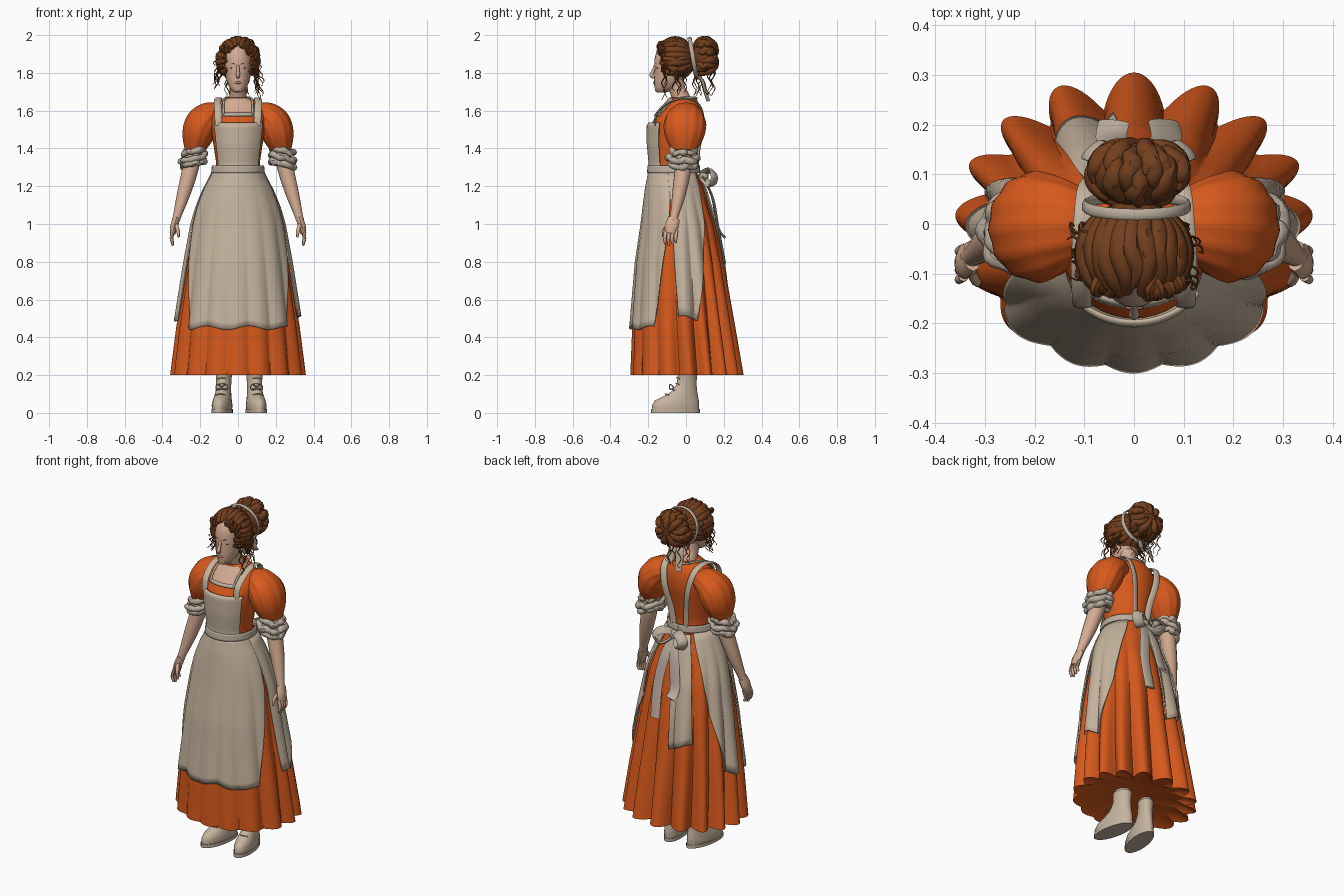
import bpy, bmesh, random
from math import sin, cos, pi, radians
from mathutils import Vector

random.seed(4)
if "Cube" in bpy.data.objects:
    bpy.data.objects.remove(bpy.data.objects["Cube"])


def material(name, r, g, b):
    m = bpy.data.materials.new(name)
    m.use_nodes = True
    m.diffuse_color = (r, g, b, 1)
    m.node_tree.nodes["Principled BSDF"].inputs["Base Color"].default_value = (r, g, b, 1)
    return m


ORANGE = material("orange cloth", .68, .1, .012)
CREAM = material("cream apron", .56, .45, .34)
TRIM = material("grey linen", .5, .42, .34)
SKIN = material("skin", .66, .41, .29)
HAIR = material("brown hair", .17, .05, .013)
LEATHER = material("pale leather", .56, .45, .34)
DARK = material("dark brown", .08, .035, .018)
LIPS = material("lips", .5, .22, .15)


def finish(name, bm, mat, thickness=0):
    bmesh.ops.recalc_face_normals(bm, faces=bm.faces)
    mesh = bpy.data.meshes.new(name)
    bm.to_mesh(mesh)
    bm.free()
    mesh.materials.append(mat)
    ob = bpy.data.objects.new(name, mesh)
    bpy.context.collection.objects.link(ob)
    if thickness:
        mod = ob.modifiers.new("Thickness", "SOLIDIFY")
        mod.thickness = thickness
        mod.offset = 0
    bpy.ops.object.select_all(action="DESELECT")
    ob.select_set(True)
    bpy.context.view_layer.objects.active = ob
    bpy.ops.object.shade_smooth_by_angle(angle=radians(45))


def loft(bm, rings, around=True, loop=False, caps=True):
    rows = [[bm.verts.new(p) for p in ring] for ring in rings]
    n = len(rows[0])
    pairs = list(zip(rows, rows[1:])) + ([(rows[-1], rows[0])] if loop else [])
    for a, b in pairs:
        for i in range(n if around else n - 1):
            j = (i + 1) % n
            bm.faces.new((a[i], a[j], b[j], b[i]))
    if caps and around and not loop:
        bm.faces.new(rows[0])
        bm.faces.new(rows[-1])


def spline(keys, steps, closed):
    k = [Vector(p) for p in keys]
    m, out = len(k), []
    get = lambda i: k[i % m] if closed else k[min(max(i, 0), m - 1)]
    for i in range(m if closed else m - 1):
        a, b, c, d = (get(i + j) for j in (-1, 0, 1, 2))
        for s in range(steps):
            t = s / steps
            out.append(b + (c - a) * (t / 2) + (a * 2 - b * 5 + c * 4 - d) * (t * t / 2)
                       + (b * 3 - a - c * 3 + d) * (t ** 3 / 2))
    return out if closed else out + [k[-1]]


def tube(bm, keys, wide=1, ref=(0, 1, 0), closed=False, n=10, steps=5, folds=0, depth=0):
    """Sweep an oval along keys of (x, y, z, radius); 'wide' stretches it along ref."""
    path = spline(keys, steps, closed)
    m, side, rings = len(path), Vector(ref), []
    for i, p in enumerate(path):
        a = path[(i - 1) % m] if closed else path[max(i - 1, 0)]
        b = path[(i + 1) % m] if closed else path[min(i + 1, m - 1)]
        t = (b - a).to_3d().normalized()
        side = (side - t * side.dot(t)).normalized()
        up = t.cross(side)
        ring = []
        for j in range(n):
            f = 2 * pi * j / n
            r = max(p.w, .0005) * (1 + depth * cos(folds * f))
            ring.append(p.to_3d() + side * (r * wide * cos(f)) + up * (r * sin(f)))
        rings.append(ring)
    loft(bm, rings, loop=closed)


def oval(z, rx, front, back, cx=0, n=24):
    mid, ry = (front + back) / 2, (back - front) / 2
    return [Vector((cx + rx * sin(2 * pi * i / n), mid - ry * cos(2 * pi * i / n), z)) for i in range(n)]


def ball(bm, centre, radii, n=20):
    verts = bmesh.ops.create_uvsphere(bm, u_segments=n, v_segments=n // 2, radius=1)["verts"]
    for v in verts:
        v.co = Vector(c + p * r for c, p, r in zip(centre, v.co, radii))


# Dress silhouette: height, half width, front y, back y
BODY = [(.2, .36, -.295, .305), (.45, .328, -.285, .262), (.8, .272, -.255, .2), (1, .235, -.225, .155),
        (1.1, .205, -.213, .12), (1.2, .162, -.2, .09), (1.27, .12, -.185, .055), (1.32, .115, -.18, .05),
        (1.42, .13, -.19, .065), (1.52, .145, -.19, .085), (1.58, .15, -.155, .085),
        (1.63, .125, -.115, .075), (1.67, .06, -.085, .05)]


def body_point(th, z, off=0):
    """Point on the dress at angle th from the front, with rounded pleats deepening toward the hem."""
    z = min(max(z, BODY[0][0]), BODY[-1][0])
    for lo, hi in zip(BODY, BODY[1:]):
        if z <= hi[0]:
            break
    t = (z - lo[0]) / (hi[0] - lo[0])
    rx, y0, y1 = (a + (b - a) * t for a, b in zip(lo[1:], hi[1:]))
    grow = min(max((1.25 - z), 0), 1)
    amount = grow * (.06 + .18 * (.5 - .5 * cos(th)))
    m = 1 - amount * (1 - abs(cos(8 * th + .35 * sin(3 * th))))
    return Vector(((rx * m + off) * sin(th), (y0 + y1) / 2 - ((y1 - y0) / 2 * m + off) * cos(th), z))


def patch(name, mat, left, right, z0, z1, off=.012, thick=.008, nu=40, nv=16, wave=0):
    """Cloth panel on the dress; left and right are (bottom, top) angles in degrees."""
    bm, rows = bmesh.new(), []
    for v in range(nv + 1):
        t = v / nv
        a, b = (e[0] + (e[1] - e[0]) * t for e in (left, right))
        row = []
        for u in range(nu + 1):
            th = radians(a + (b - a) * u / nu)
            row.append(body_point(th, z0 + (z1 - z0) * t + wave * (1 - t) * sin(9 * th), off))
        rows.append(row)
    loft(bm, rows, around=False)
    finish(name, bm, mat, thick)


# Skirt with a closed underside, and bodice
N = 256
bm = bmesh.new()
hem = [body_point(2 * pi * i / N, .2) for i in range(N)]
inner = [Vector((p.x * .8, p.y * .8, .225)) for p in hem]
loft(bm, [inner] + [[body_point(2 * pi * i / N, .2 + 1.1 * k / 22) for i in range(N)] for k in range(23)])
finish("skirt", bm, ORANGE)
bm = bmesh.new()
loft(bm, [[body_point(2 * pi * i / 40, 1.26 + .41 * k / 16) for i in range(40)] for k in range(17)])
finish("bodice", bm, ORANGE)

# Apron, bib, waistband and neckline
patch("apron_front", CREAM, (-53, -84), (54, 84), .45, 1.29, nu=80, nv=24, wave=.01)
for s, side in ((-1, "right"), (1, "left")):
    patch("apron_side_" + side, CREAM, (s * 85, s * 77), (s * 106, s * 145), .5, 1.28, off=.014, wave=.015)
patch("apron_back_tail", CREAM, (-172, -178), (-145, -150), .66, 1.26, wave=.02)
patch("bib", CREAM, (-53, -51), (56, 53), 1.29, 1.535, off=.014)
patch("waistband", TRIM, (-180, -180), (180, 180), 1.27, 1.31, off=.018, nv=4)
patch("neck_opening", SKIN, (-34, -50), (34, 50), 1.58, 1.665, off=.003, thick=.004)
patch("neck_trim", TRIM, (-36, -35), (36, 35), 1.572, 1.588, off=.007, nv=2)
bm = bmesh.new()
for s in (-1, 1):
    tube(bm, [(s * .103, -.165, 1.52, .006), (s * .105, -.152, 1.59, .006), (s * .108, -.09, 1.645, .006),
              (s * .103, 0, 1.665, .006), (s * .095, .07, 1.63, .006), (s * .075, .093, 1.53, .006),
              (s * .05, .07, 1.4, .006), (s * .04, .06, 1.3, .006)], wide=3.2, ref=(1, 0, 0))
finish("shoulder_straps", bm, CREAM)
bm = bmesh.new()
for s in (-1, 1):
    tube(bm, [(s * .075, -.15, 1.58, .006), (s * .078, -.11, 1.63, .006), (s * .07, -.03, 1.665, .006),
              (s * .04, .04, 1.67, .006), (0, .055, 1.665, .006)], ref=(1, 0, 0))
finish("collar_trim", bm, TRIM)

# Bow at the back of the waist
bm = bmesh.new()
cx = .01
for s in (-1, 1):
    tube(bm, [(cx, .085, 1.255, .006), (cx + s * .05, .13, 1.285, .008), (cx + s * .095, .15, 1.25, .008),
              (cx + s * .06, .135, 1.205, .008)], wide=3.5, closed=True)
    tube(bm, [(cx, .09, 1.25, .006), (cx + s * .03, .14, 1.14, .007), (cx + s * .055, .17, .98, .007),
              (cx + s * .05, .205, .86 - s * .07, .007)], wide=4.5, ref=(1, 0, 0))
ball(bm, (cx, .095, 1.255), (.025, .025, .028))
finish("waist_bow", bm, TRIM)

# Sleeves, cuffs, arms and hands
for s, side in ((-1, "right"), (1, "left")):
    bm = bmesh.new()
    tube(bm, [(s * .09, 0, 1.585, .05), (s * .145, 0, 1.572, .074), (s * .19, -.005, 1.53, .088),
              (s * .215, -.008, 1.46, .08), (s * .232, -.01, 1.385, .05)], wide=1.25, n=48, folds=12, depth=.025)
    finish("puff_sleeve_" + side, bm, ORANGE)
    bm = bmesh.new()
    for z, grow in ((1.385, 0), (1.35, .01), (1.32, .002)):
        keys = []
        for i in range(18):
            a = 2 * pi * i / 18
            r = .052 + grow + random.uniform(-.006, .006)
            keys.append((s * (.236 + r * cos(a)), -.015 + 1.2 * r * sin(a),
                         z - .014 * cos(a) + random.uniform(-.009, .009), random.uniform(.014, .021)))
        tube(bm, keys, ref=(0, 0, 1), closed=True, steps=3, n=8)
    finish("ruffled_cuff_" + side, bm, TRIM)
    bm = bmesh.new()
    tube(bm, [(s * .235, -.01, 1.4, .042), (s * .25, -.015, 1.3, .044), (s * .285, -.035, 1.17, .037),
              (s * .32, -.06, 1.05, .023), (s * .328, -.066, 1.02, .022)], n=14)
    finish("arm_" + side, bm, SKIN)
    bm = bmesh.new()
    tube(bm, [(s * .326, -.064, 1.03, .019), (s * .338, -.075, .99, .021), (s * .346, -.083, .95, .016)], wide=1.7)
    for k in range(4):
        y = -.112 + .019 * k
        tip = .885 + .008 * abs(k - 1)
        tube(bm, [(s * .343, y + .006, .965, .01), (s * .352, y, .925, .0095), (s * .344, y + .002, tip, .006)], n=8)
    tube(bm, [(s * .33, -.092, 1, .011), (s * .318, -.115, .965, .01), (s * .314, -.12, .93, .006)], n=8)
    finish("hand_" + side, bm, SKIN)

# Boots with soles and laces
FOOT = [(.018, .05, -.178, .068), (.04, .052, -.18, .07), (.065, .048, -.165, .068), (.085, .044, -.125, .064),
        (.11, .04, -.08, .06), (.15, .039, -.05, .056), (.2, .042, -.043, .058), (.21, .044, -.045, .06)]
for s, side, cx in ((-1, "right", -.076), (1, "left", .088)):
    def turn(ring):
        return [Vector((p.x - s * .15 * p.y, p.y, p.z)) for p in ring]
    bm = bmesh.new()
    loft(bm, [turn(oval(*f, cx)) for f in FOOT])
    loft(bm, [turn(oval(z, .054, -.184, .073, cx)) for z in (0, .02)])
    finish("boot_" + side, bm, LEATHER)
    bm = bmesh.new()
    loft(bm, [turn(oval(z, .035, -.035, .05, cx)) for z in (.2, .3)])
    finish("stocking_" + side, bm, CREAM)
    bm = bmesh.new()
    for z, y in ((.095, -.11), (.12, -.077), (.15, -.054), (.18, -.05)):
        x = cx - s * .15 * y
        tube(bm, [(x - .025, y + .018, z, .003), (x, y, z + .006, .003), (x + .025, y + .018, z, .003)], ref=(0, 0, 1), n=6)
    for k in (-1, 1):
        x = cx + .01 * s
        tube(bm, [(x, -.065, .135, .003), (x + k * .025, -.085, .15, .003), (x + k * .03, -.085, .125, .003)],
             closed=True, n=6)
    finish("laces_" + side, bm, LEATHER)

# Neck, head and face
bm = bmesh.new()
tube(bm, [(0, -.015, 1.61, .065), (0, -.025, 1.665, .048), (0, -.045, 1.71, .043), (0, -.055, 1.76, .045)], n=20)
finish("neck", bm, SKIN)
bm = bmesh.new()
loft(bm, [oval(*r) for r in ((1.695, .018, -.15, -.11), (1.703, .032, -.163, -.085), (1.73, .05, -.168, -.04),
                             (1.77, .064, -.169, -.005), (1.82, .071, -.166, .015), (1.87, .074, -.168, .02),
                             (1.92, .065, -.155, .01), (1.95, .045, -.125, -.01))])
tube(bm, [(0, -.163, 1.84, .007), (0, -.174, 1.81, .009), (0, -.183, 1.787, .011), (0, -.168, 1.775, .007)], ref=(1, 0, 0))
for s in (-1, 1):
    ball(bm, (s * .074, -.065, 1.81), (.009, .018, .028), 12)
finish("head", bm, SKIN)
bm = bmesh.new()
for s in (-1, 1):
    ball(bm, (s * .03, -.151, 1.825), (.012, .006, .005), 10)
    tube(bm, [(s * .014, -.164, 1.845, .002), (s * .03, -.156, 1.852, .003), (s * .046, -.141, 1.846, .002)], n=6)
finish("eyes_and_brows", bm, DARK)
bm = bmesh.new()
ball(bm, (0, -.168, 1.748), (.018, .006, .007), 12)
finish("lips", bm, LIPS)


def arc(centre, radii, a, p0, p1, r, count=6):
    """Lock of hair running front to back over an ellipsoid, at roll angle a."""
    keys = []
    for k in range(count):
        p = p0 + (p1 - p0) * k / (count - 1)
        roll = a + random.uniform(-.1, .1)
        d = (sin(roll) * sin(p), -cos(p), cos(roll) * sin(p))
        keys.append([c + q * e for c, q, e in zip(centre, d, radii)] + [r * (.45 + .55 * sin(pi * k / (count - 1)))])
    return keys


# Swept-back hair, in locks over a cap
bm = bmesh.new()
ball(bm, (0, -.045, 1.87), (.1, .095, .108))
for k in range(19):
    a = radians(-128 + 256 * k / 18)
    tube(bm, arc((0, -.065, 1.868), (.1, .1, .105), a, radians(45 + random.uniform(-9, 9)), radians(165), .023),
         ref=(.3, .2, 1), n=8)
for k in range(24):
    a = radians(random.uniform(-115, 115))
    x, y, z = .085 * sin(a), -.125 + .03 * a * a / 2, 1.872 + .082 * cos(a) + random.uniform(-.012, .012)
    h, turn_x = random.uniform(.01, .022), random.choice((-1, 1))
    tube(bm, [(x, y + .02, z, .012), (x + turn_x * h, y - .015, z + h / 2, .01), (x + turn_x * h / 2, y - .026, z - h, .007),
              (x - turn_x * h / 2, y - .015, z - h, .003)], ref=(0, 0, 1), n=6)
finish("swept_hair", bm, HAIR)

# Bun
bm = bmesh.new()
BUN = (.01, .1, 1.885)
ball(bm, BUN, (.094, .066, .096))
for k in range(30):
    start = random.uniform(.2, 1.6)
    tube(bm, arc(BUN, (.09, .064, .092), random.uniform(0, 2 * pi), start, start + 1.4, .022),
         ref=(.3, .2, 1), n=8)
finish("hair_bun", bm, HAIR)

# Loose curls at the temples and nape
bm = bmesh.new()
for s in (-1, 1):
    for k in range(13):
        y, top = random.uniform(-.13, .0), random.uniform(1.8, 1.92)
        drop, out = random.uniform(.08, .17), random.uniform(0, .05)
        f = random.uniform(0, 6)
        tube(bm, [(s * (.09 + out * j / 7) + .01 * sin(f + 1.6 * j), y + .01 * cos(f + 1.6 * j),
                   top - drop * j / 7, .0045 - .0004 * j) for j in range(8)], n=5, steps=3)
for k in range(10):
    x, y, f = random.uniform(-.08, .08), random.uniform(.04, .17), random.uniform(0, 6)
    tube(bm, [(x + .01 * sin(f + 1.6 * j), y + .01 * cos(f + 1.6 * j), 1.82 - .02 * j, .004 - .0004 * j)
              for j in range(8)], n=5, steps=3)
finish("loose_curls", bm, HAIR)

# Ribbon round the bun with hanging tails
bm = bmesh.new()
tube(bm, [(.005 + .105 * sin(i * pi / 6), .037 - .018 * cos(i * pi / 6), 1.88 + .104 * cos(i * pi / 6), .005)
          for i in range(12)], wide=2.3, closed=True)
for x, tip in ((-.02, 1.65), (.025, 1.69)):
    tube(bm, [(x / 2, .05, 1.785, .004), (x, .085, 1.76, .006), (x * 1.3, .1, 1.71, .006), (x * 1.5, .118, tip, .005)],
         wide=3.5, ref=(1, .8, 0))
finish("hair_ribbon", bm, TRIM)
